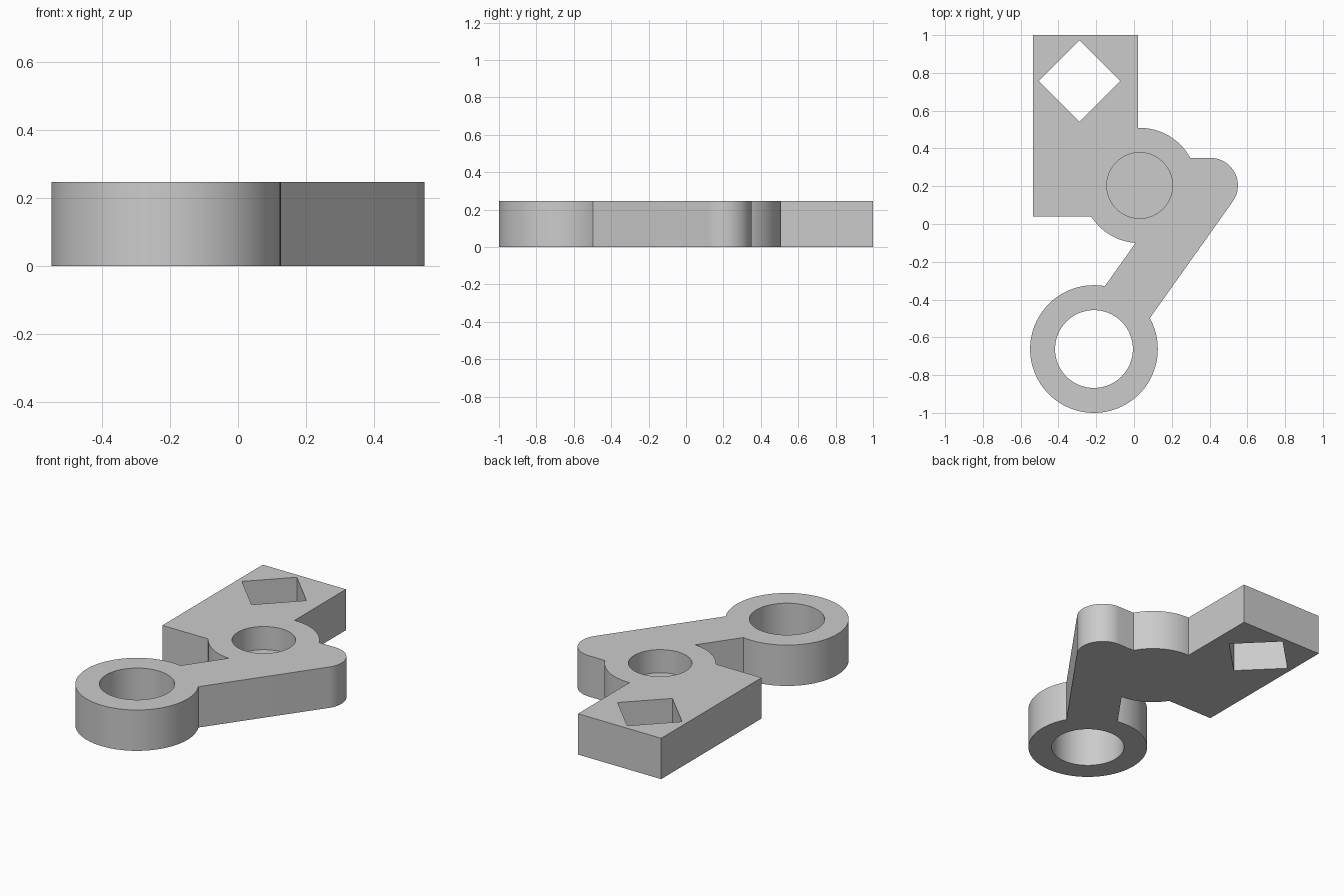
import bpy, bmesh, math
from mathutils import Vector

if "Cube" in bpy.data.objects:
    bpy.data.objects.remove(bpy.data.objects["Cube"])

HEIGHT = 0.247
HUB, ELBOW, RING = Vector((0.03, 0.204)), Vector((0.404, 0.204)), Vector((-0.212, -0.662))
ARM_R = 0.146

grey = bpy.data.materials.new("plain grey")
grey.diffuse_color = (0.6, 0.6, 0.6, 1)
grey.use_nodes = True
grey.node_tree.nodes["Principled BSDF"].inputs["Base Color"].default_value = grey.diffuse_color


def prism(name, pts, z0, z1):
    """Extrude a flat outline from z0 to z1."""
    bm = bmesh.new()
    face = bm.faces.new([bm.verts.new((x, y, z0)) for x, y in pts])
    top = bmesh.ops.extrude_face_region(bm, geom=[face])["geom"]
    bmesh.ops.translate(bm, vec=(0, 0, z1 - z0),
                        verts=[v for v in top if isinstance(v, bmesh.types.BMVert)])
    bmesh.ops.recalc_face_normals(bm, faces=bm.faces)
    mesh = bpy.data.meshes.new(name)
    bm.to_mesh(mesh)
    bm.free()
    mesh.materials.append(grey)
    ob = bpy.data.objects.new(name, mesh)
    bpy.context.collection.objects.link(ob)
    return ob


def arc(c, r, a0, a1, n):
    return [(c[0] + r * math.cos(a0 + (a1 - a0) * i / n),
             c[1] + r * math.sin(a0 + (a1 - a0) * i / n)) for i in range(n + 1)]


def circle(c, r, n=96):
    return arc(c, r, 0, math.tau, n)[:-1]


def combine(ob, other, operation):
    """Boolean another part into ob, then drop it."""
    mod = ob.modifiers.new(operation, 'BOOLEAN')
    mod.object, mod.operation, mod.solver = other, operation, 'EXACT'
    bpy.context.view_layer.objects.active = ob
    bpy.ops.object.modifier_apply(modifier=mod.name)
    bpy.data.objects.remove(other)


# Rectangular plate (bodies have staggered heights, trimmed to one slab below)
bracket = prism("bracket", [(-0.534, 0.04), (0.022, 0.04), (0.022, 1), (-0.534, 1)], -0.1, 0.4)

# Central hub and lower ring
combine(bracket, prism("hub", circle(HUB, 0.305), -0.13, 0.43), 'UNION')
ring = prism("ring", circle(RING, 0.338), -0.16, 0.46)

# Bent arm with a rounded elbow
d = (ELBOW - RING).normalized()
side = Vector((d.y, -d.x)) * ARM_R
bend = math.atan2(side.y, side.x)
outline = [tuple(HUB), (HUB.x, HUB.y + ARM_R)]
outline += arc(ELBOW, ARM_R, math.pi / 2, bend, 32)
outline += [tuple(RING + side), tuple(RING - side), tuple(ELBOW - side)]
arm = prism("arm", outline, -0.19, 0.49)
combine(bracket, arm, 'UNION')
combine(bracket, ring, 'UNION')

# Trim to an even thickness
slab = prism("slab", [(-2, -2), (2, -2), (2, 2), (-2, 2)], 0, HEIGHT)
combine(bracket, slab, 'INTERSECT')

# Through holes: ring bore and diamond; blind pocket in the hub
combine(bracket, prism("ring_bore", circle(RING, 0.206), -1, 1), 'DIFFERENCE')
combine(bracket, prism("diamond_hole", circle((-0.288, 0.757), 0.216, 4), -1, 1), 'DIFFERENCE')
combine(bracket, prism("hub_pocket", circle(HUB, 0.174), 0.107, 1), 'DIFFERENCE')

# Smooth round walls, keep edges crisp
bpy.ops.object.select_all(action='DESELECT')
bracket.select_set(True)
bpy.context.view_layer.objects.active = bracket
bpy.ops.object.shade_smooth_by_angle(angle=math.radians(30))
